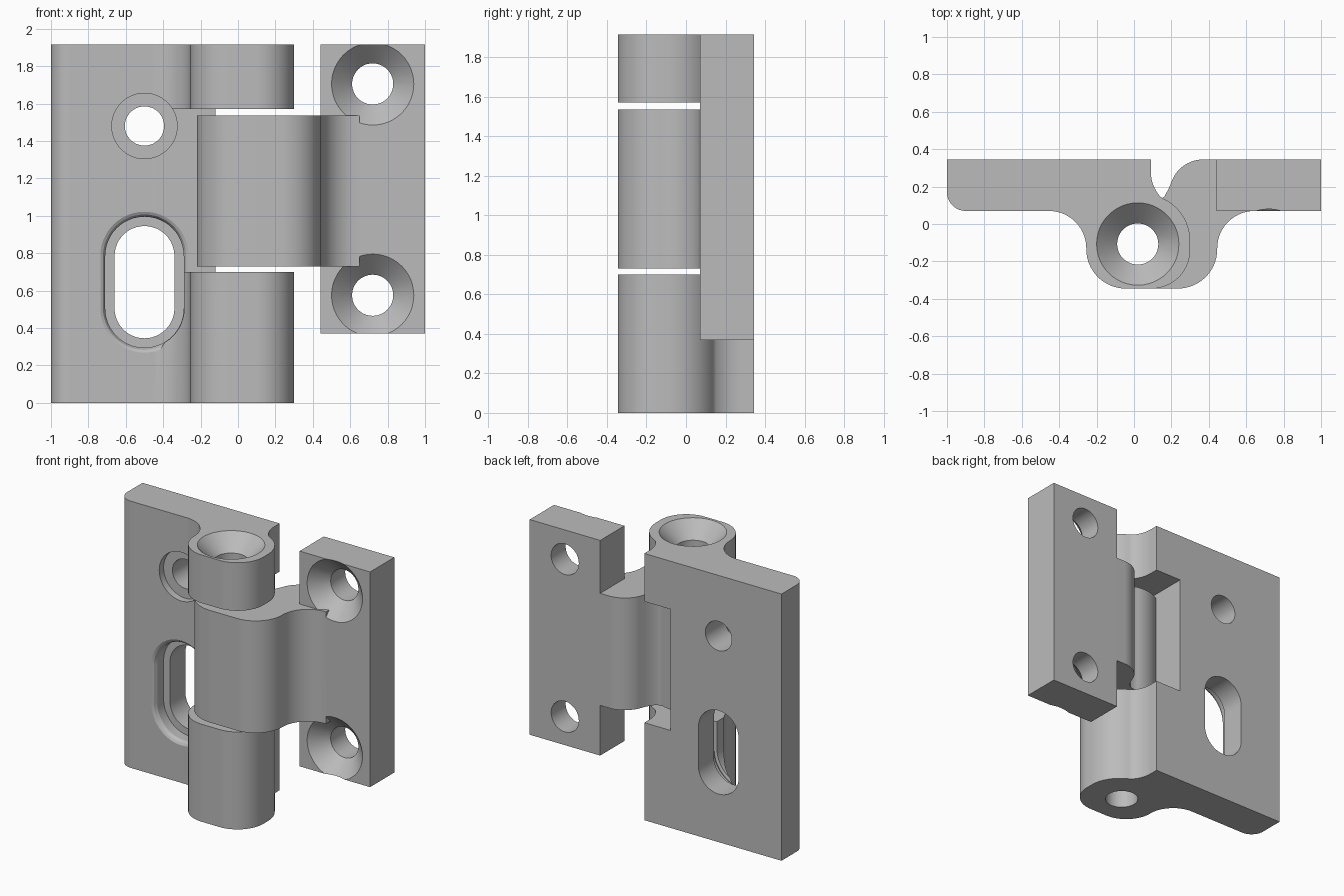
import bpy, bmesh
from math import radians, cos, sin, pi
from mathutils import Matrix

if "Cube" in bpy.data.objects:
    bpy.data.objects.remove(bpy.data.objects["Cube"])

HEIGHT = 1.915
BACK, FACE = 0.345, 0.07      # back and front planes of both plates
PIN = (0.02, -0.107)          # hinge axis

steel = bpy.data.materials.new("grey metal")
steel.use_nodes = True
grey = (0.5, 0.5, 0.5, 1)
steel.diffuse_color = grey
steel.node_tree.nodes["Principled BSDF"].inputs["Base Color"].default_value = grey


def arc(cx, cy, r, start, end, n=14):
    angles = [radians(start + (end - start) * i / n) for i in range(n + 1)]
    return [(cx + r * cos(a), cy + r * sin(a)) for a in angles]


def finish(name, bm):
    bmesh.ops.recalc_face_normals(bm, faces=bm.faces)
    mesh = bpy.data.meshes.new(name)
    bm.to_mesh(mesh)
    bm.free()
    mesh.materials.append(steel)
    ob = bpy.data.objects.new(name, mesh)
    bpy.context.collection.objects.link(ob)
    return ob


def loft(name, rings):
    """Solid through rings of equally many points, capped at both ends."""
    bm = bmesh.new()
    loops = [[bm.verts.new(p) for p in ring] for ring in rings]
    for a, b in zip(loops, loops[1:]):
        for i in range(len(a)):
            j = (i + 1) % len(a)
            bm.faces.new((a[i], a[j], b[j], b[i]))
    bm.faces.new(loops[0])
    bm.faces.new(loops[-1])
    return finish(name, bm)


def extrude(name, outline, z0, z1):
    return loft(name, [[(x, y, z) for x, y in outline] for z in (z0, z1)])


def box(name, x0, x1, y0, y1, z0, z1):
    return extrude(name, [(x0, y0), (x1, y0), (x1, y1), (x0, y1)], z0, z1)


def plate_bore(x, z, steps, half=0.0):
    """Stepped hole along y; half stretches it into an upright slot."""
    rings = []
    for r, y in steps:
        ring = arc(x, z + half, r, 0, 180, 24) + arc(x, z - half, r, 180, 360, 24)
        if half == 0:
            ring = arc(x, z, r, 0, 360, 48)[:-1]
        rings.append([(px, y, pz) for px, pz in ring])
    return loft("bore_cutter", rings)


def pin_bore(steps):
    return loft("pin_cutter", [[(x, y, z) for x, y in arc(*PIN, r, 0, 360, 48)[:-1]]
                               for r, z in steps])


def combine(ob, tool, operation="DIFFERENCE"):
    tool.hide_render = True
    mod = ob.modifiers.new("boolean", "BOOLEAN")
    mod.operation, mod.object, mod.solver = operation, tool, "EXACT"
    bpy.context.view_layer.objects.active = ob
    bpy.ops.object.modifier_apply(modifier=mod.name)
    bpy.data.objects.remove(tool)


def shade(ob):
    bpy.ops.object.select_all(action="DESELECT")
    ob.select_set(True)
    bpy.context.view_layer.objects.active = ob
    bpy.ops.object.shade_smooth_by_angle(angle=radians(28))
    mod = ob.modifiers.new("weighted normals", "WEIGHTED_NORMAL")
    mod.keep_sharp = True


# Wide leaf: plate and two outer knuckles in one profile
wide_outline = (
    [(-1, BACK)]
    + arc(-0.9, 0.17, 0.1, 180, 270)
    + arc(-0.455, -0.13, 0.2, 90, 0)
    + arc(-0.045, -0.135, 0.21, 180, 270)
    + arc(0.095, -0.14, 0.205, 270, 360)
    + arc(0.05, -0.09, 0.25, 0, 65)
    + arc(0.29, 0.28, 0.2, 226, 180)[1:]
    + [(0.09, BACK)])
wide_leaf = extrude("wide_leaf", wide_outline, 0, HEIGHT)

# Gap for the middle knuckle, and window through the plate
combine(wide_leaf, box("gap_cutter", -0.45, 1, -1, FACE, 0.7, 1.57))
combine(wide_leaf, box("window_cutter", -0.12, 1, -1, 1, 0.7, 1.57))

# Pin hole with countersunk top
combine(wide_leaf, pin_bore([(0.11, -0.1), (0.11, HEIGHT - 0.11),
                             (0.22, HEIGHT), (0.22, HEIGHT + 0.1)]))

# Counterbored screw hole and stepped slot with a softened rim
combine(wide_leaf, plate_bore(-0.5, 1.48, [(0.175, -0.5), (0.175, 0.12),
                                           (0.105, 0.12), (0.105, 0.5)]))
combine(wide_leaf, plate_bore(-0.5, 0.645, [
    (0.212, -0.5), (0.212, 0.06), (0.24, 0.068), (0.222, 0.078), (0.21, 0.1),
    (0.21, 0.17), (0.16, 0.17), (0.16, 0.5)], half=0.14))
shade(wide_leaf)

# Narrow leaf: plate with two countersunk holes
narrow_leaf = box("narrow_leaf", 0.44, 1, FACE, BACK, 0.37, HEIGHT)
for z in (0.575, 1.705):
    combine(narrow_leaf, plate_bore(0.72, z, [(0.23, FACE - 0.01), (0.11, FACE + 0.11),
                                              (0.11, 0.5)]))

# Middle knuckle sweeping from the plate round the pin
knuckle_outline = (
    [(0.65, BACK), (0.65, FACE)]
    + arc(0.645, -0.13, 0.2, 90, 180)
    + arc(0.235, -0.135, 0.21, 360, 270)
    + arc(0.02, -0.105, 0.24, 270, 70, 32)
    + [(0.135, 0.125), (0.165, 0.15), (0.188, 0.195)]
    + arc(0.37, 0.165, 0.18, 155, 90))
knuckle = extrude("middle_knuckle", knuckle_outline, 0.73, 1.535)
combine(knuckle, pin_bore([(0.11, 0), (0.11, HEIGHT)]))
combine(narrow_leaf, knuckle, "UNION")
shade(narrow_leaf)
